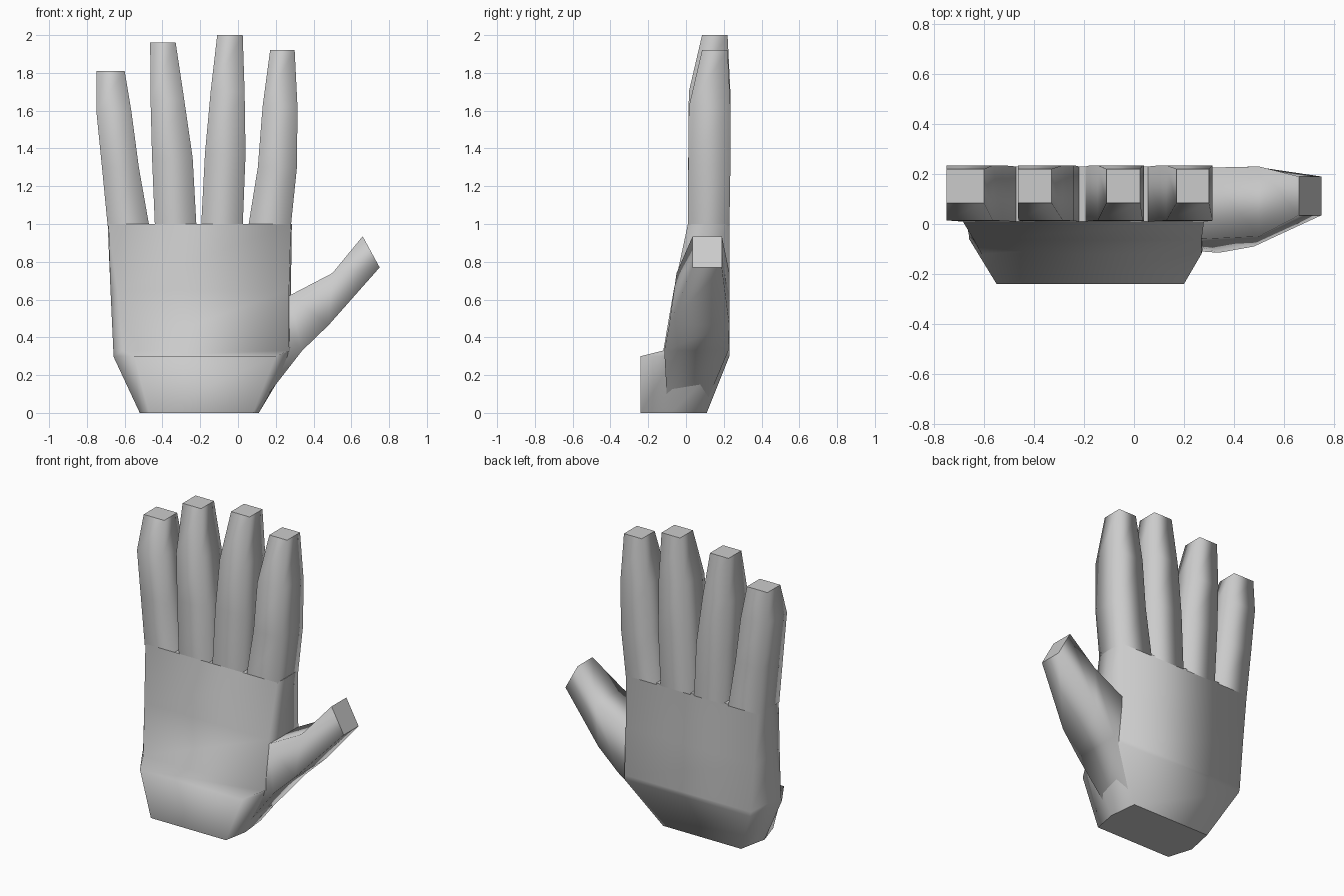
import bpy

if "Cube" in bpy.data.objects:
    bpy.data.objects.remove(bpy.data.objects["Cube"])


def loft(name, rings):
    """Skin matching rings of points, smooth sides with flat end caps."""
    n = len(rings[0])
    verts = [p for ring in rings for p in ring]
    faces = []
    for k in range(len(rings) - 1):
        for i in range(n):
            j = (i + 1) % n
            faces.append((k * n + i, k * n + j, (k + 1) * n + j, (k + 1) * n + i))
    sides = len(faces)
    faces.append(tuple(reversed(range(n))))
    faces.append(tuple((len(rings) - 1) * n + i for i in range(n)))
    mesh = bpy.data.meshes.new(name)
    mesh.from_pydata(verts, [], faces)
    for p in mesh.polygons:
        p.use_smooth = p.index < sides
    mesh.update()
    obj = bpy.data.objects.new(name, mesh)
    bpy.context.collection.objects.link(obj)
    return obj


# Palm: z, front (x0, x1, y), middle (x0, x1, y), back (x0, x1, y)
palm_sections = [
    (0.00, (-0.47, 0.08, -0.24), (-0.52, 0.11, -0.08), (-0.48, 0.09, 0.11)),
    (0.30, (-0.55, 0.20, -0.24), (-0.66, 0.28, -0.06), (-0.63, 0.29, 0.23)),
    (0.33, (-0.61, 0.27, -0.12), (-0.66, 0.29, -0.05), (-0.635, 0.29, 0.23)),
    (0.65, (-0.64, 0.27, -0.065), (-0.675, 0.28, 0.03), (-0.66, 0.28, 0.23)),
    (1.00, (-0.685, 0.28, 0.01), (-0.69, 0.285, 0.10), (-0.69, 0.28, 0.23)),
]
loft("palm", [
    [(f[0], f[2], z), (f[1], f[2], z), (m[1], m[2], z),
     (b[1], b[2], z), (b[0], b[2], z), (m[0], m[2], z)]
    for z, f, m, b in palm_sections])

# Fingers: (z, x0, x1) from knuckle to tip
fingers = {
    "little_finger": [(0.99, -0.69, -0.47), (1.30, -0.72, -0.525),
                      (1.60, -0.75, -0.565), (1.81, -0.75, -0.60)],
    "ring_finger": [(0.99, -0.44, -0.22), (1.35, -0.455, -0.24),
                    (1.66, -0.463, -0.285), (1.96, -0.465, -0.33)],
    "middle_finger": [(0.99, -0.195, 0.025), (1.37, -0.175, 0.04),
                      (1.70, -0.145, 0.035), (2.00, -0.11, 0.025)],
    "index_finger": [(0.99, 0.055, 0.28), (1.30, 0.105, 0.312),
                     (1.62, 0.13, 0.315), (1.92, 0.17, 0.30)],
}
for name, levels in fingers.items():
    depths = [(0.01, 0.23), (0.012, 0.235), (0.015, 0.235), (0.085, 0.22)]
    loft(name, [[(x0, y0, z), (x1, y0, z), (x1, y1, z), (x0, y1, z)]
                for (z, x0, x1), (y0, y1) in zip(levels, depths)])

# Thumb: lower edge (x, z), upper edge (x, z), front y low, front y high, back y
thumb_sections = [
    ((0.13, 0.06), (0.10, 0.60), -0.10, -0.04, 0.11),
    ((0.34, 0.33), (0.27, 0.62), -0.115, -0.06, 0.225),
    ((0.48, 0.465), (0.50, 0.74), -0.09, -0.05, 0.23),
    ((0.75, 0.77), (0.66, 0.935), 0.035, 0.035, 0.19),
]
loft("thumb", [
    [(lo[0], fl, lo[1]), (lo[0], b, lo[1]), (up[0], b, up[1]), (up[0], fu, up[1])]
    for lo, up, fl, fu, b in thumb_sections])

# Make all normals point outwards
import bmesh
for obj in bpy.context.collection.objects:
    bm = bmesh.new()
    bm.from_mesh(obj.data)
    bmesh.ops.recalc_face_normals(bm, faces=bm.faces)
    bm.to_mesh(obj.data)
    bm.free()
